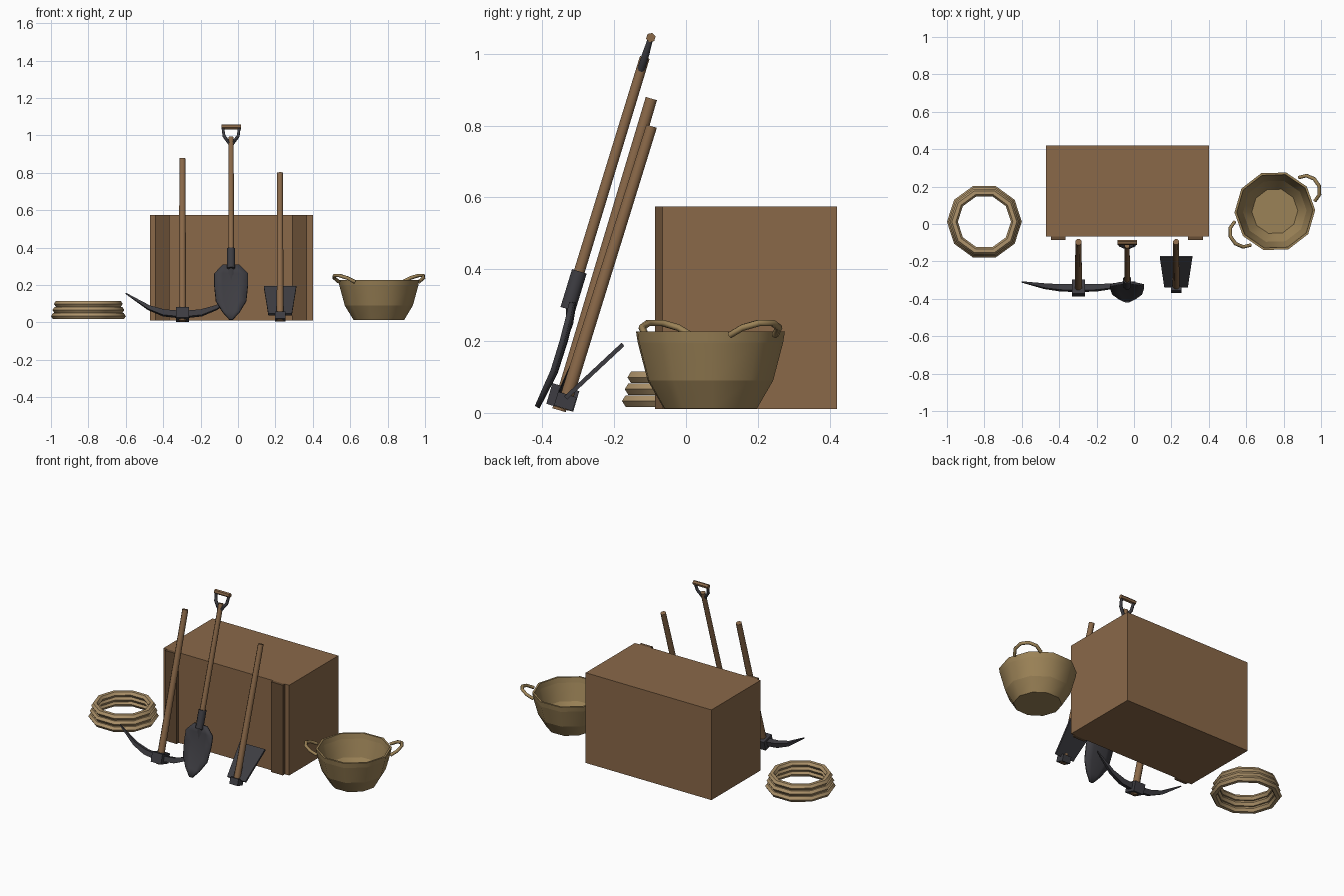
import bpy, bmesh
from math import radians, sin, cos, pi
from mathutils import Vector, Matrix

if "Cube" in bpy.data.objects:
    bpy.data.objects.remove(bpy.data.objects["Cube"])


def material(name, rgb):
    m = bpy.data.materials.new(name)
    m.diffuse_color = (*rgb, 1)
    m.use_nodes = True
    m.node_tree.nodes["Principled BSDF"].inputs["Base Color"].default_value = m.diffuse_color
    return m


WOOD = material("wood", (0.255, 0.14, 0.066))
DARK_WOOD = material("dark_wood", (0.135, 0.075, 0.036))
METAL = material("dark_metal", (0.047, 0.046, 0.054))
WICKER = material("wicker", (0.33, 0.225, 0.095))
ROPE = material("rope", (0.42, 0.29, 0.145))
I = Matrix.Identity(4)


def finish(name, bm, mat, mx=I, angle=50):
    """Make the object; edges below the angle are shaded smooth."""
    bmesh.ops.recalc_face_normals(bm, faces=bm.faces)
    for f in bm.faces:
        f.smooth = True
    for e in bm.edges:
        if e.is_manifold and e.calc_face_angle() > radians(angle):
            e.smooth = False
    me = bpy.data.meshes.new(name)
    bm.to_mesh(me)
    bm.free()
    me.materials.append(mat)
    ob = bpy.data.objects.new(name, me)
    ob.matrix_world = mx
    bpy.context.collection.objects.link(ob)
    return ob


def box(name, center, size, mat, mx=I):
    bm = bmesh.new()
    bmesh.ops.create_cube(bm, size=1)
    bmesh.ops.scale(bm, vec=size, verts=bm.verts)
    bmesh.ops.translate(bm, vec=center, verts=bm.verts)
    return finish(name, bm, mat, mx)


def tube(name, pts, radii, sides, mat, mx=I, ref=(0, 1, 0), phase=0.0, closed=False, angle=50):
    """Sweep a polygon along points; radii are (along ref, across ref)."""
    bm = bmesh.new()
    pts = [Vector(p) for p in pts]
    n, rings = len(pts), []
    for i, p in enumerate(pts):
        a = pts[i - 1] if i or closed else p
        b = pts[(i + 1) % n] if i < n - 1 or closed else p
        t = (b - a).normalized()
        u = Vector(ref)
        u = (u - t * u.dot(t)).normalized()
        v = t.cross(u)
        ra, rb = radii[i]
        rings.append([bm.verts.new(p + u * ra * cos(k) + v * rb * sin(k))
                      for k in (phase + 2 * pi * j / sides for j in range(sides))])
    for i in range(n if closed else n - 1):
        r, s = rings[i], rings[(i + 1) % n]
        for j in range(sides):
            k = (j + 1) % sides
            bm.faces.new((r[j], r[k], s[k], s[j]))
    if not closed:
        bm.faces.new(rings[0])
        bm.faces.new(rings[-1])
    return finish(name, bm, mat, mx, angle)


def rod(name, a, b, r0, r1, mat, mx=I, sides=8):
    return tube(name, [a, b], [(r0, r0), (r1, r1)], sides, mat, mx, phase=pi / sides)


def leaning(x, y, z, tilt):
    return Matrix.Translation((x, y, z)) @ Matrix.Rotation(radians(-tilt), 4, 'X')


# Crate with two front battens
box("crate", (-0.035, 0.177, 0.293), (0.87, 0.486, 0.564), WOOD)
for side, x in (("left", -0.405), ("right", 0.33)):
    box("batten_" + side, (x, -0.075, 0.293), (0.08, 0.022, 0.564), DARK_WOOD)

# Rope coil: three stacked rings
for i, R in enumerate((0.179, 0.171, 0.163)):
    ring = [(-0.8 + R * cos(a), 0.012 + R * sin(a), 0.033 + 0.033 * i)
            for a in (2 * pi * k / 10 for k in range(10))]
    tube(f"rope_ring_{i + 1}", ring, [(0.0185, 0.021)] * 10, 6, ROPE,
         ref=(0, 0, 1), phase=pi / 6, closed=True)

# Basket: ten-sided open bowl, outer profile then inner profile, smooth around each band
BC = Vector((0.753, 0.068, 0))
profile = [(0.135, 0.012), (0.182, 0.09), (0.211, 0.196), (0.216, 0.227),
           (0.204, 0.227), (0.198, 0.196), (0.170, 0.092), (0.123, 0.026)]
bm = bmesh.new()
rings = [[bm.verts.new(BC + Vector((r * cos(a), r * sin(a), z)))
          for a in (2 * pi * k / 10 + 0.03 for k in range(10))] for r, z in profile]
for r, s in zip(rings, rings[1:]):
    for j in range(10):
        k = (j + 1) % 10
        bm.faces.new((r[j], r[k], s[k], s[j]))
bm.faces.new(rings[0])
bm.faces.new(rings[-1])
for e in bm.edges:
    if abs(e.verts[0].co.z - e.verts[1].co.z) < 1e-4:
        e.smooth = False
finish("basket", bm, WICKER)

# Basket handles: tilted loops on opposite sides
for i, ang in enumerate((34.5, 214.5)):
    mx = Matrix.Translation(BC) @ Matrix.Rotation(radians(ang), 4, 'Z')
    loop = [(0.208 + 0.067 * sin(t), 0.076 * cos(t), 0.217 + 0.035 * sin(t))
            for t in (pi * k / 5 for k in range(6))]
    tube(f"basket_handle_{i + 1}", loop, [(0.010, 0.010)] * 6, 6, WICKER, mx,
         ref=(-0.45, 0, 0.9), angle=65)

# Pickaxe: handle, eye block, two curved pointed arms
mx = leaning(-0.297, -0.343, 0.043, 16.5)
rod("pick_handle", (0, 0, -0.037), (0, 0, 0.868), 0.021, 0.0175, WOOD, mx)
box("pick_eye", (0, 0, 0), (0.07, 0.078, 0.06), METAL, mx)
for side, s in (("left", -1), ("right", 1)):
    tube("pick_arm_" + side,
         [(s * 0.02, 0, 0), (s * 0.1, 0, 0.008), (s * 0.18, 0, 0.037), (s * 0.303, 0, 0.117)],
         [(0.024, 0.023), (0.022, 0.022), (0.018, 0.015), (0.004, 0.004)],
         4, METAL, mx, phase=pi / 4)

# Hoe: handle, eye block, tapered blade
mx = leaning(0.225, -0.336, 0.032, 17.4)
rod("hoe_handle", (0, 0, -0.022), (0, 0, 0.803), 0.020, 0.0165, WOOD, mx)
box("hoe_eye", (0, 0, 0), (0.056, 0.054, 0.04), METAL, mx)
bm = bmesh.new()
f = bm.faces.new([bm.verts.new((x, y, -0.006)) for x, y in
                  ((-0.063, 0), (0.063, 0), (0.087, 0.218), (-0.087, 0.218))])
top = bmesh.ops.extrude_face_region(bm, geom=[f])["geom"]
bmesh.ops.translate(bm, vec=(0, 0, 0.012), verts=[v for v in top if isinstance(v, bmesh.types.BMVert)])
finish("hoe_blade", bm, METAL, Matrix.Translation((0.225, -0.335, 0.042)) @ Matrix.Rotation(radians(43), 4, 'X'))

# Shovel: handle, socket, fork and grip
SX = -0.037
mx = leaning(SX, -0.297, 0.394, 17)
rod("shovel_handle", (0, 0, -0.05), (0, 0, 0.623), 0.0165, 0.0150, WOOD, mx)
rod("shovel_socket", (0, 0, -0.11), (0, 0, 0), 0.023, 0.023, METAL, mx)
for side, s in (("left", -1), ("right", 1)):
    tube("grip_fork_" + side, [(0, 0, 0.577), (s * 0.038, 0, 0.63), (s * 0.045, 0, 0.685)],
         [(0.011, 0.010), (0.010, 0.009), (0.007, 0.008)], 6, METAL, mx, angle=65)
rod("shovel_grip", (-0.052, 0, 0.681), (0.052, 0, 0.681), 0.0135, 0.0135, WOOD, mx, sides=6)

# Shovel blade: curved dished sheet, rows of (y, z, half width)
rows = [(-0.314, 0.308, 0.045), (-0.320, 0.262, 0.09), (-0.336, 0.20, 0.09),
        (-0.363, 0.115, 0.081), (-0.392, 0.058, 0.046), (-0.414, 0.016, 0.008)]
bm = bmesh.new()
grid = [[bm.verts.new((SX + w * c, y - 0.10 * w * c * c, z)) for c in (-1, -0.5, 0, 0.5, 1)]
        for y, z, w in rows]
for r, s in zip(grid, grid[1:]):
    for j in range(4):
        bm.faces.new((r[j], r[j + 1], s[j + 1], s[j]))
blade = finish("shovel_blade", bm, METAL)
mod = blade.modifiers.new("thickness", 'SOLIDIFY')
mod.thickness = 0.014
mod.offset = 0

# Short neck running from the socket down the back of the blade
tube("shovel_neck", [(SX, -0.320, 0.30), (SX, -0.324, 0.25), (SX, -0.338, 0.19)],
     [(0.014, 0.018), (0.010, 0.014), (0.003, 0.005)], 6, METAL, angle=65)
